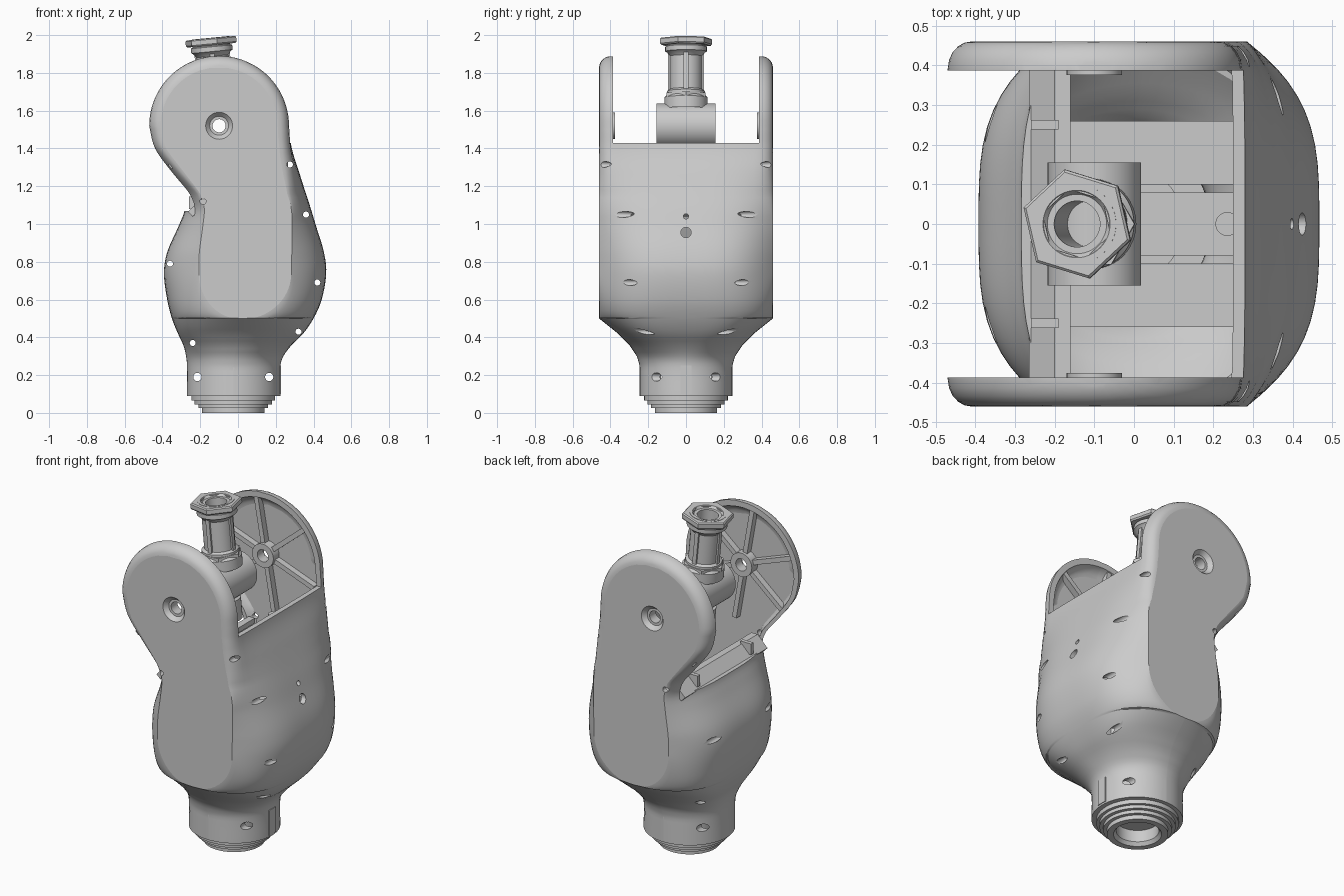
import bpy, bmesh
from math import sin, cos, pi, sqrt, radians
from mathutils import Matrix, Vector

old = bpy.data.objects.get("Cube")
if old:
    bpy.data.objects.remove(old)

grey = bpy.data.materials.new("plain grey")
grey.use_nodes = True
tone = (0.6, 0.6, 0.6, 1)
grey.diffuse_color = tone
grey.node_tree.nodes["Principled BSDF"].inputs["Base Color"].default_value = tone

PIVOT = Vector((-0.1, 0, 1.52))
ACROSS = Matrix.Rotation(pi / 2, 4, 'X')     # turns a z axis part to lie along y
SIDEWAYS = Matrix.Rotation(pi / 2, 4, 'Y')   # turns a z axis part to lie along x


def finish(name, bm, smooth=True):
    bmesh.ops.recalc_face_normals(bm, faces=bm.faces)
    if bm.calc_volume(signed=True) < 0:
        bmesh.ops.reverse_faces(bm, faces=bm.faces)
    mesh = bpy.data.meshes.new(name)
    bm.to_mesh(mesh)
    bm.free()
    ob = bpy.data.objects.new(name, mesh)
    bpy.context.collection.objects.link(ob)
    mesh.materials.append(grey)
    if smooth:
        shade(ob)
    return ob


def shade(ob):
    bpy.ops.object.select_all(action='DESELECT')
    ob.select_set(True)
    bpy.context.view_layer.objects.active = ob
    bpy.ops.object.shade_smooth_by_angle(angle=radians(30))


def volume(mesh):
    bm = bmesh.new()
    bm.from_mesh(mesh)
    v = bm.calc_volume(signed=True)
    bm.free()
    return v


def carve(target, cutter):
    """Subtract the cutter, taking the first solver that gives a sound solid."""
    cutter.hide_render = True
    before = volume(target.data)
    for solver in ('MANIFOLD', 'EXACT'):
        mod = target.modifiers.new("carve", 'BOOLEAN')
        mod.operation, mod.solver, mod.object = 'DIFFERENCE', solver, cutter
        mod.use_self = True
        bpy.context.view_layer.update()
        mesh = bpy.data.meshes.new_from_object(target.evaluated_get(bpy.context.evaluated_depsgraph_get()))
        target.modifiers.clear()
        if .06 * before < volume(mesh) < before - 1e-7:
            target.data = mesh
            break
    bpy.data.objects.remove(cutter)


def skin(bm, rings, closed=False):
    """Bridge rings of points; cap the ends unless the chain closes on itself."""
    vs = [[bm.verts.new(p) for p in ring] for ring in rings]
    n = len(vs[0])
    for a, b in zip(vs, vs[1:] + (vs[:1] if closed else [])):
        for i in range(n):
            j = (i + 1) % n
            bm.faces.new((a[i], a[j], b[j], b[i]))
    if not closed:
        bm.faces.new(vs[0][::-1])
        bm.faces.new(vs[-1])


def lathe(bm, profile, matrix=Matrix(), segs=48, closed=False, turn=0):
    skin(bm, [[matrix @ Vector((r * cos(turn + 2 * pi * i / segs), r * sin(turn + 2 * pi * i / segs), z))
               for i in range(segs)] for r, z in profile], closed)


def prism(bm, outline, y0, y1):
    skin(bm, [[(x, y, z) for x, z in outline] for y in (y0, y1)])


def box(bm, lo, hi, matrix=Matrix()):
    size = [b - a for a, b in zip(lo, hi)]
    mid = [(a + b) / 2 for a, b in zip(lo, hi)]
    bmesh.ops.create_cube(bm, size=1, matrix=matrix @ Matrix.Translation(mid) @ Matrix.Diagonal((*size, 1)))


# Shell outline: height, left edge, right edge, half depth, half width of flat side
ROWS = [(.09, -.27, .225, .245, 0), (.25, -.27, .225, .245, 0), (.3, -.275, .24, .26, 0),
        (.36, -.29, .285, .3, 0), (.42, -.318, .345, .36, 0), (.5, -.35, .4, .46, 0),
        (.6, -.375, .443, .46, .2), (.74, -.392, .467, .46, .245), (.85, -.375, .455, .46, .245),
        (1, -.31, .41, .46, .235), (1.08, -.282, .386, .46, .23), (1.16, -.3, .36, .46, .23),
        (1.27, -.37, .325, .46, .26), (1.4, -.445, .285, .46, .3), (1.52, -.47, .27, .46, .31)]
BIG, SMALL, EDGE, DEPTH = .37, .31, .39, .46


def slope(k, c):
    a, b = ROWS[max(k - 1, 0)], ROWS[min(k + 1, len(ROWS) - 1)]
    return (b[c] - a[c]) / (b[0] - a[0])


def outline(z):
    k = max(i for i in range(len(ROWS) - 1) if ROWS[i][0] <= z + 1e-6)
    a, b = ROWS[k], ROWS[k + 1]
    gap = b[0] - a[0]
    t = (z - a[0]) / gap
    edges = [a[c] * (1 - t) ** 2 * (1 + 2 * t) + b[c] * t * t * (3 - 2 * t)
             + gap * t * (1 - t) * (slope(k, c) * (1 - t) - slope(k + 1, c) * t) for c in (1, 2)]
    return edges + [a[c] + (b[c] - a[c]) * t for c in (3, 4)]


def ease(lo, hi, z):
    t = min(max((z - lo) / (hi - lo), 0), 1)
    return t * t * (3 - 2 * t)


def rounding(y):
    t = max(y - EDGE, 0) / (DEPTH - EDGE)
    return sqrt(max(1 - t * t, 0))


def section(z, inset):
    """One horizontal ring of the shell: round foot, bulging body, rounded disc on top."""
    rise = z - PIVOT.z
    if rise > 1e-6:
        mid = PIVOT.x
        w = EDGE + (DEPTH - EDGE) * sqrt(max(1 - (max(rise + inset - SMALL, 0) / (BIG - SMALL)) ** 2, 0))
    else:
        left, right, w, h = outline(z)
        mid, a = (left + right) / 2, (right - left) / 2 - inset
        if z < .74:
            h = sqrt(max(.06 - (z - .74) ** 2, 0)) if z > .5 else 0
        h = min(h, a)
    n, half = 28, []
    for i in range(n + 1):
        s = sin((2 * i / n - 1) * pi / 2)
        t = abs(s)
        if rise > 1e-6:
            radius = SMALL + (BIG - SMALL) * rounding(t * w) - inset
            x = sqrt(max(radius ** 2 - rise ** 2, 0))
        else:
            f, k = ease(.42, .74, z), ease(1, 1.54, z)
            foot = sqrt(max(1 - t ** (2 + 1.6 * ease(.27, .45, z)), 0))
            g = (1 - f) * foot + f * (1 - t ** 3.4)
            x = h + (a - h) * ((1 - k) * g + k * rounding(t * DEPTH))
        half.append((max(x, .003), s * (w - inset)))
    return [(mid + x, y, z) for x, y in half] + [(mid - x, y, z) for x, y in reversed(half)]


def loft(name, start, inset):
    zs = [start] + [i / 50 for i in range(5, 77) if i / 50 > start + .005] + [.497, .503, .51, .53]
    zs = sorted(zs) + [PIVOT.z + (BIG - inset) * sin(radians(4 * i)) for i in range(1, 22)]
    bm = bmesh.new()
    skin(bm, [section(z, inset) for z in zs])
    return finish(name, bm, False)


# Outer shell, hollowed and opened between the two side discs
shell = loft("shell", .09, 0)
carve(shell, loft("cavity_cutter", .13, .03))
bm = bmesh.new()
prism(bm, [(-1, 1.07), (-.15, 1.07), (.15, 1.43), (1, 1.43), (1, 2.2), (-1, 2.2)], -.387, .387)
carve(shell, finish("opening_cutter", bm, False))

# Screw holes through the sides, then the two holes in the tall wall
bm = bmesh.new()
for x, z, r in [(.275, 1.315, .016), (.36, 1.05, .016), (.42, .69, .016), (.32, .43, .016),
                (-.185, 1.12, .016), (-.36, .79, .016), (-.24, .37, .016), (-.215, .19, .022), (.165, .19, .022)]:
    lathe(bm, [(r, -.6), (r, .6)], Matrix.Translation((x, 0, z)) @ ACROSS, 16)
lathe(bm, [(.035, -.6), (.035, .6)], Matrix.Translation(PIVOT) @ ACROSS, 32)
carve(shell, finish("screw_hole_cutter", bm, False))
bm = bmesh.new()
for z, r in [(.955, .028), (1.04, .014)]:
    lathe(bm, [(r, 0), (r, .3)], Matrix.Translation((.3, 0, z)) @ SIDEWAYS, 16)
carve(shell, finish("wall_hole_cutter", bm, False))

# Countersinks around the pivot
bm = bmesh.new()
for side in (-1, 1):
    lathe(bm, [(.05, side * .435), (.08, side * .47)], Matrix.Translation(PIVOT) @ ACROSS, 32)
carve(shell, finish("countersink_cutter", bm, False))

# Smooth shell with truly flat side panels
shade(shell)
for face in shell.data.polygons:
    if abs(face.normal.y) > .9999:
        face.use_smooth = False

# Hub ring and spokes inside each side disc
for label, side in (("front", -1), ("back", 1)):
    bm = bmesh.new()
    ring = [(.036, .375), (.07, .375), (.07, .435), (.036, .435)]
    lathe(bm, [(r, -side * d) for r, d in ring], Matrix.Translation(PIVOT) @ ACROSS, 32, True)
    near, far = sorted((side * .393, side * .435))
    for i in range(6):
        spin = Matrix.Translation(PIVOT) @ Matrix.Rotation(radians(60 * i + 20), 4, 'Y')
        box(bm, (.06, near, -.014), (.34, far, .014), spin)
    finish(label + "_hub_and_spokes", bm)

# Stepped foot ring with a blind bore
bm = bmesh.new()
lathe(bm, [(.01, .16), (.115, .16), (.115, .02), (.13, 0), (.165, 0), (.165, .025), (.185, .025), (.185, .045),
           (.205, .045), (.205, .065), (.222, .065), (.222, .1), (.15, .1), (.15, .18), (.01, .18)],
      Matrix.Translation((-.025, 0, 0)))
finish("stepped_foot", bm)

# Foot latch plate
bm = bmesh.new()
box(bm, (.22, -.03, .1), (.228, .03, .25))
finish("foot_latch", bm)

# Inner lip along the low side of the opening, with two hooks
bm = bmesh.new()
prism(bm, [(-.265, 1.065), (-.24, 1.04), (-.16, 1.1), (-.16, 1.13), (-.2, 1.13)], -.387, .387)
for y in (-.25, .25):
    box(bm, (-.26, y - .012, 1.08), (-.19, y + .012, 1.145))
finish("inner_lip", bm, False)

# Inner tray in three strips, and the guide on the tall wall
bm = bmesh.new()
for y0, y1 in [(-.26, -.1), (-.08, .08), (.1, .26)]:
    box(bm, (-.25, y0, .82), (.33, y1, .9))
finish("inner_tray", bm, False)
bm = bmesh.new()
lathe(bm, [(.03, 1.2), (.03, 1.41)], Matrix.Translation((.235, 0, 0)), 20)
finish("wall_guide", bm)

# Tilted joint: cross barrel, stem, collar and hexagonal flange
TILT = Matrix.Translation(PIVOT) @ Matrix.Rotation(radians(-5.5), 4, 'Y')
bm = bmesh.new()
lathe(bm, [(.06, -.155), (.118, -.155), (.118, .155), (.06, .155)], TILT @ ACROSS, 48, True)
finish("joint_barrel", bm)

bm = bmesh.new()
lathe(bm, [(.058, .1), (.115, .09), (.115, .15), (.1, .165), (.1, .185), (.085, .195), (.085, .37), (.1, .39),
           (.11, .395), (.11, .42), (.1, .425), (.1, .468), (.085, .468), (.075, .455), (.058, .455)], TILT, 48, True)
for i in range(4):
    box(bm, (.08, -.012, .19), (.094, .012, .4), TILT @ Matrix.Rotation(pi / 2 * i, 4, 'Z'))
finish("joint_stem", bm)

bm = bmesh.new()
lathe(bm, [(.09, .428), (.134, .428), (.141, .436), (.141, .46), (.134, .466), (.09, .466)], TILT, 6, True,
      radians(103))
lathe(bm, [(.08, .15), (.118, .15), (.118, .172), (.08, .172)], TILT, 6, True, pi / 3)
finish("hex_nuts", bm, False)

bm = bmesh.new()
lathe(bm, [(.09, -.22), (.09, -.1)], TILT)
finish("joint_lower_stub", bm)
